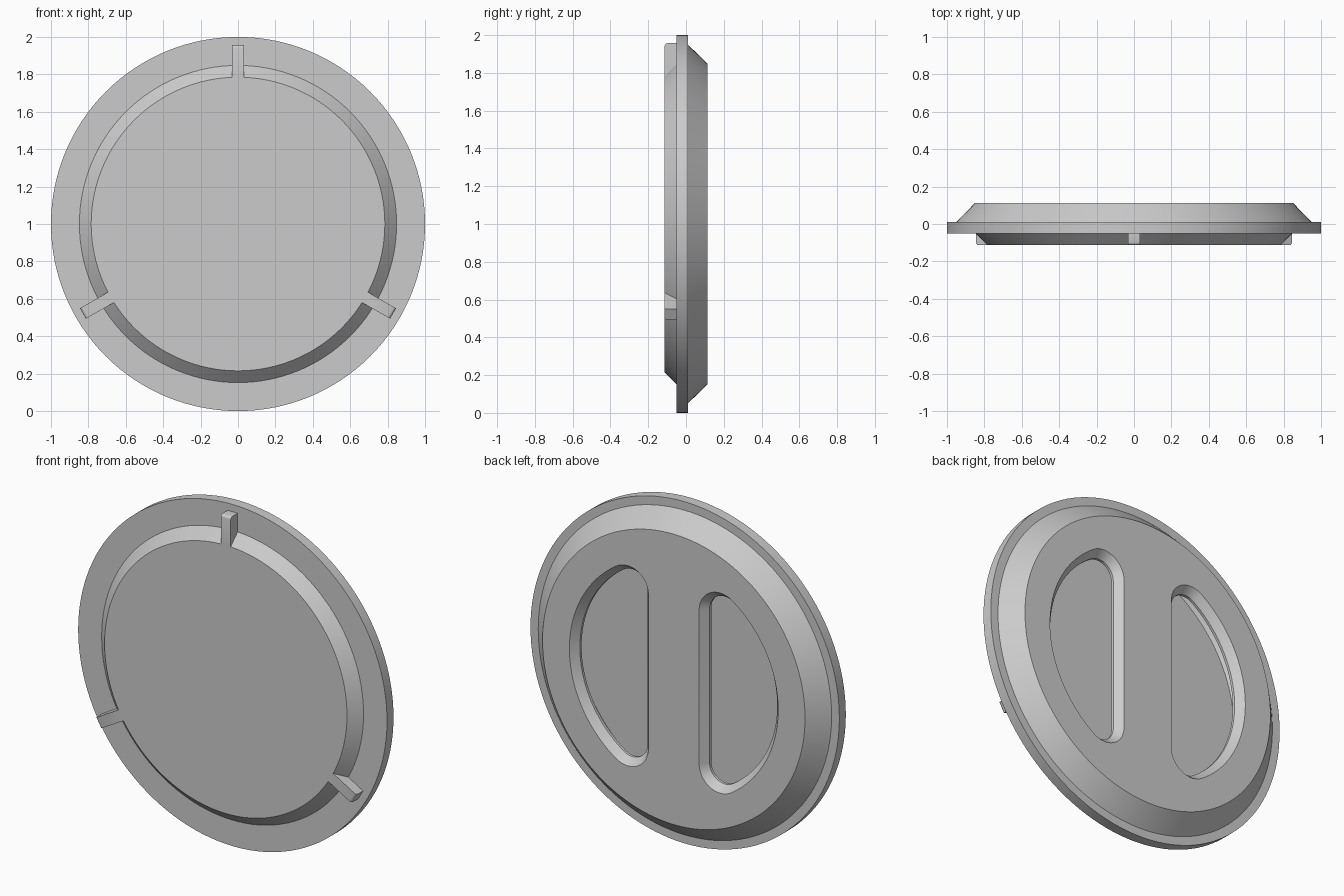
import bpy, bmesh, math
from mathutils import Matrix

if "Cube" in bpy.data.objects:
    bpy.data.objects.remove(bpy.data.objects["Cube"])

CENTRE_Z = 1.0
FRONT, BACK = -0.113, 0.113

grey = bpy.data.materials.new("light_grey")
grey.use_nodes = True
COLOUR = (0.6, 0.6, 0.6, 1)
grey.diffuse_color = COLOUR
grey.node_tree.nodes["Principled BSDF"].inputs["Base Color"].default_value = COLOUR


def make_object(name, bm):
    bmesh.ops.recalc_face_normals(bm, faces=bm.faces)
    mesh = bpy.data.meshes.new(name)
    bm.to_mesh(mesh)
    bm.free()
    mesh.materials.append(grey)
    obj = bpy.data.objects.new(name, mesh)
    bpy.context.collection.objects.link(obj)
    return obj


def activate(obj):
    bpy.ops.object.select_all(action='DESELECT')
    obj.select_set(True)
    bpy.context.view_layer.objects.active = obj


def loft(name, sections):
    """Skin a closed solid through (outline, y) sections."""
    bm = bmesh.new()
    loops = [[bm.verts.new((x, y, CENTRE_Z + z)) for x, z in outline]
             for outline, y in sections]
    for a, b in zip(loops, loops[1:]):
        for i in range(len(a)):
            j = (i + 1) % len(a)
            bm.faces.new((a[i], a[j], b[j], b[i]))
    bm.faces.new(loops[0])
    bm.faces.new(loops[-1])
    return make_object(name, bm)


def carve(target, cutter):
    """Subtract the cutter from the target and discard it."""
    cutter.hide_render = True
    activate(target)
    cut = target.modifiers.new("carve", 'BOOLEAN')
    cut.operation, cut.solver, cut.object = 'DIFFERENCE', 'EXACT', cutter
    bpy.ops.object.modifier_apply(modifier=cut.name)
    bpy.data.objects.remove(cutter)


def arc(cx, cz, r, start, end, steps):
    angles = [start + (end - start) * i / steps for i in range(steps + 1)]
    return [(cx + r * math.cos(a), cz + r * math.sin(a)) for a in angles]


def lathe(name, profile):
    return loft(name, [(arc(0, 0, r, 0, math.tau, 128)[:-1], y)
                       for r, y in profile])


def d_outline(side, inset):
    """Half-moon with rounded corners, shrunk by inset."""
    corner, radius, cx = 0.135, 0.676, 0.299
    cz = math.sqrt((radius - corner) ** 2 - cx ** 2)
    a = math.atan2(cz, cx)
    pts = arc(cx, cz, corner - inset, math.pi, a, 14)
    pts += arc(0, 0, radius - inset, a, -a, 40)[1:-1]
    pts += arc(cx, -cz, corner - inset, -a, -math.pi, 14)
    return [(side * x, z) for x, z in pts]


# Lid: bevelled plug in front, thin flange, bevelled cap at the back
lid = lathe("lid", ((0.785, FRONT), (0.848, -0.05), (1.0, -0.05),
                    (1.0, 0.01), (0.95, 0.01), (0.85, BACK)))

# The lid is hollow, with a thin front plate
carve(lid, lathe("cavity_cutter", ((0.782, FRONT + 0.005), (0.843, -0.047),
                                   (0.9, 0.01), (0.86, BACK - 0.06))))

# Two half-moon openings through the back leave a grip bar between them
for side in (-1, 1):
    carve(lid, loft("opening_cutter", [
        (d_outline(side, inset), y) for inset, y in (
            (0.037, BACK - 0.1), (0.037, BACK - 0.044), (-0.0185, BACK + 0.022))]))

activate(lid)
bpy.ops.object.shade_smooth_by_angle(angle=math.radians(25))

# Three locking tabs around the plug, rounded on the outer end
for name, degrees in (("top_tab", 0), ("left_tab", 120), ("right_tab", 240)):
    bm = bmesh.new()
    inner, outer, back = 0.782, 0.957, -0.048
    size = Matrix.Diagonal((0.064, back - FRONT, outer - inner, 1))
    place = Matrix.Translation((0, (FRONT + back) / 2, (inner + outer) / 2))
    bmesh.ops.create_cube(bm, size=1, matrix=place @ size)
    edges = [e for e in bm.edges
             if all(v.co.z > 0.9 and v.co.y < -0.1 for v in e.verts)]
    bmesh.ops.bevel(bm, geom=edges, offset=0.015, segments=3,
                    profile=0.5, affect='EDGES')
    turn = Matrix.Rotation(math.radians(degrees), 4, 'Y')
    bm.transform(Matrix.Translation((0, 0, CENTRE_Z)) @ turn)
    activate(make_object(name, bm))
    bpy.ops.object.shade_smooth_by_angle(angle=math.radians(35))
